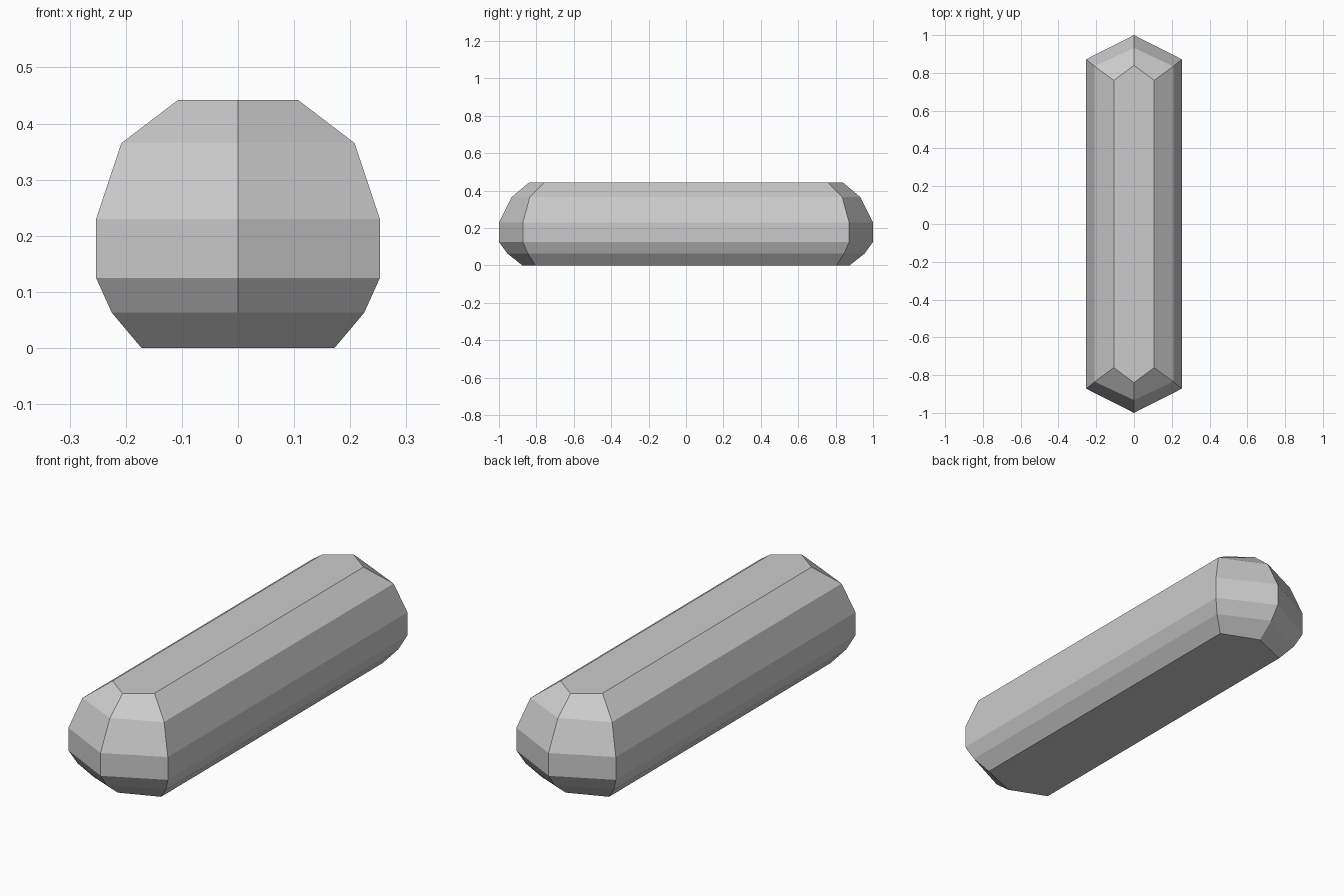
import bpy
import bmesh

cube = bpy.data.objects.get("Cube")
if cube:
    bpy.data.objects.remove(cube, do_unlink=True)

grey = bpy.data.materials.new("light grey")
grey.use_nodes = True
colour = (0.6, 0.6, 0.6, 1)
grey.diffuse_color = colour
grey.node_tree.nodes["Principled BSDF"].inputs["Base Color"].default_value = colour

# Stacked hexagonal layers: height, half width, shoulder y, tip y
LAYERS = [
    (0.0, 0.172, 0.805, 0.875),
    (0.063, 0.225, 0.845, 0.955),
    (0.125, 0.253, 0.872, 1.0),
    (0.23, 0.253, 0.872, 1.0),
    (0.365, 0.208, 0.835, 0.932),
    (0.442, 0.107, 0.76, 0.84),
]

bm = bmesh.new()


def hexagon(z, w, shoulder, tip):
    outline = [(0, -tip), (w, -shoulder), (w, shoulder),
               (0, tip), (-w, shoulder), (-w, -shoulder)]
    return [bm.verts.new((x, y, z)) for x, y in outline]


# Bridge neighbouring layers, then close the bottom and top
rings = [hexagon(*layer) for layer in LAYERS]
for low, high in zip(rings, rings[1:]):
    for i in range(6):
        j = (i + 1) % 6
        bm.faces.new((low[i], low[j], high[j], high[i]))
bm.faces.new(rings[0][::-1])
bm.faces.new(rings[-1])

mesh = bpy.data.meshes.new("faceted_bar")
bm.to_mesh(mesh)
bm.free()
mesh.materials.append(grey)
bar = bpy.data.objects.new("faceted_bar", mesh)
bpy.context.collection.objects.link(bar)
